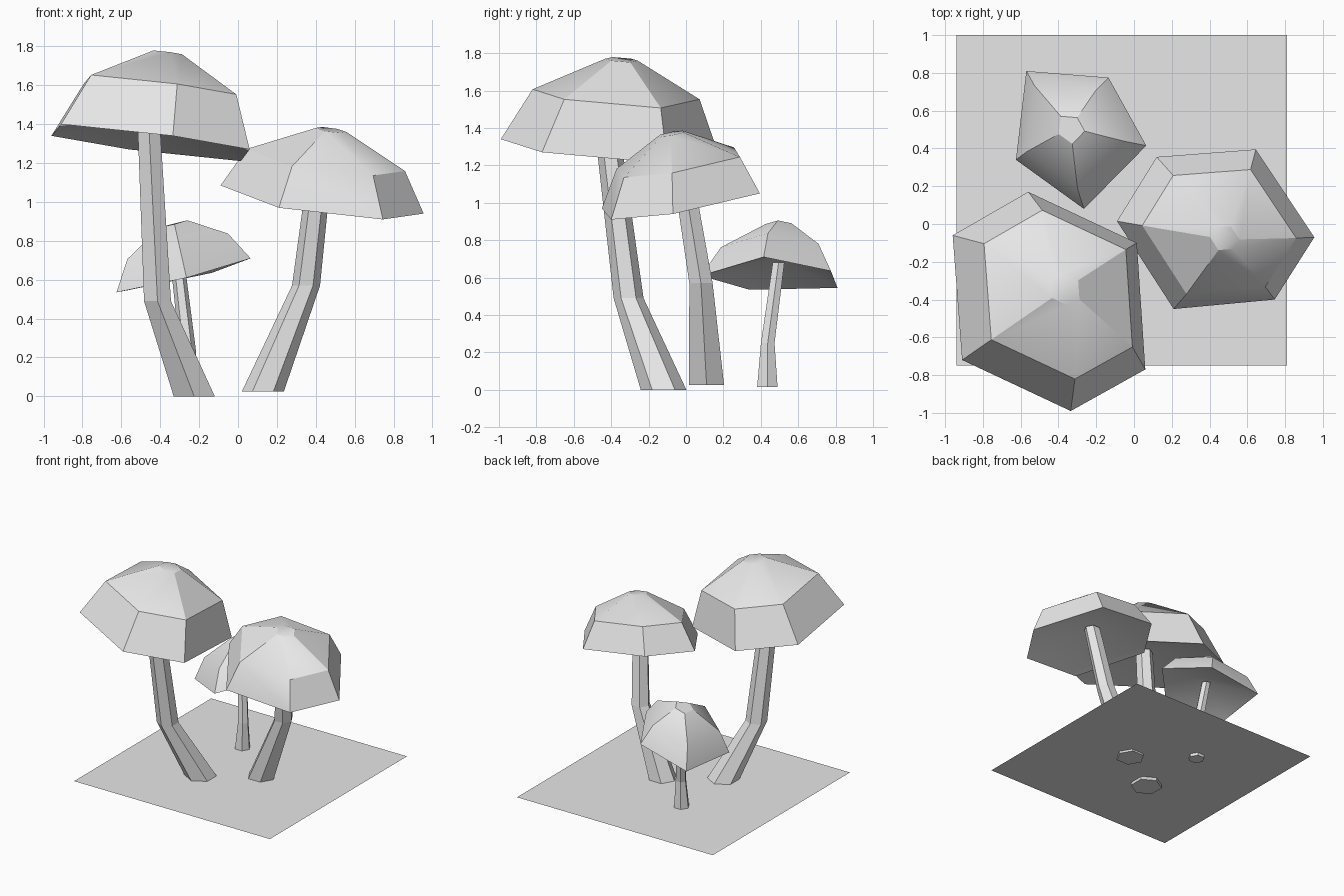
import bpy, bmesh, math
from mathutils import Vector

if "Cube" in bpy.data.objects:
    bpy.data.objects.remove(bpy.data.objects["Cube"])

mat = bpy.data.materials.new("plain grey")
mat.diffuse_color = (0.8, 0.8, 0.8, 1)
mat.use_nodes = True
mat.node_tree.nodes["Principled BSDF"].inputs["Base Color"].default_value = mat.diffuse_color


def finish(bm, name, smooth=False):
    bmesh.ops.recalc_face_normals(bm, faces=bm.faces)
    me = bpy.data.meshes.new(name)
    bm.to_mesh(me)
    bm.free()
    ob = bpy.data.objects.new(name, me)
    bpy.context.collection.objects.link(ob)
    me.materials.append(mat)
    if smooth:
        bpy.ops.object.select_all(action='DESELECT')
        ob.select_set(True)
        bpy.context.view_layer.objects.active = ob
        bpy.ops.object.shade_smooth_by_angle(angle=math.radians(30))
    return ob


def bridge(bm, a, b):
    for i in range(len(a)):
        j = (i + 1) % len(a)
        bm.faces.new((a[i], a[j], b[j], b[i]))


# Cap: the tilted rim outline is scaled towards the crown, with a hollow underside
def cap(name, rim, shoulder, s_scale, crown, c_scale, hollow):
    bm = bmesh.new()
    pts = [Vector(p) for p in rim]
    mid = sum(pts, Vector()) / len(pts)
    rings = []
    for centre, k in ((mid, 1), (Vector(shoulder), s_scale), (Vector(crown), c_scale)):
        rings.append([bm.verts.new(centre + (p - mid) * k) for p in pts])
    bridge(bm, rings[0], rings[1])
    bridge(bm, rings[1], rings[2])
    bm.faces.new(rings[2])
    axis = (Vector(crown) - mid).normalized()
    apex = bm.verts.new(mid + axis * hollow)
    for i in range(len(pts)):
        bm.faces.new((rings[0][i - 1], rings[0][i], apex))
    finish(bm, name, True)


# Stem: bent six-sided tube through (x, y, z, radius) stations
def stem(name, path, phase):
    bm = bmesh.new()
    rings = []
    for x, y, z, r in path:
        rings.append([bm.verts.new((x + r * math.cos(phase + i * math.pi / 3),
                                    y + r * math.sin(phase + i * math.pi / 3), z))
                      for i in range(6)])
    for a, b in zip(rings, rings[1:]):
        bridge(bm, a, b)
    bm.faces.new(rings[0])
    bm.faces.new(rings[-1])
    finish(bm, name)


# Ground sheet
bm = bmesh.new()
bm.faces.new([bm.verts.new(p) for p in ((-0.94, -0.75, 0.04), (0.81, -0.75, 0.04),
                                        (0.81, 1.0, 0.04), (-0.94, 1.0, 0.04))])
finish(bm, "ground_sheet")

# Large mushroom
cap("large_cap",
    [(-0.56, 0.17, 1.27), (-0.96, -0.06, 1.34), (-0.91, -0.72, 1.40),
     (-0.335, -0.99, 1.34), (0.06, -0.77, 1.27), (0.015, -0.10, 1.21)],
    (-0.40, -0.375, 1.58), 0.77, (-0.365, -0.345, 1.765), 0.15, 0.14)
stem("large_stem", [(-0.225, -0.12, 0, 0.122), (-0.414, -0.307, 0.49, 0.08),
                    (-0.46, -0.425, 1.42, 0.066)], math.pi / 2)

# Medium mushroom
cap("medium_cap",
    [(-0.09, 0.015, 1.085), (0.12, 0.355, 1.115), (0.645, 0.395, 1.05),
     (0.955, -0.07, 0.94), (0.745, -0.40, 0.91), (0.21, -0.45, 0.97)],
    (0.45, -0.04, 1.215), 0.78, (0.48, -0.075, 1.37), 0.15, 0.13)
stem("medium_stem", [(0.128, 0.11, 0.025, 0.108), (0.35, 0.08, 0.57, 0.072),
                     (0.415, -0.01, 1.12, 0.062)], 0)

# Small mushroom, five-sided cap
cap("small_cap",
    [(-0.57, 0.81, 0.545), (-0.135, 0.775, 0.635), (0.065, 0.415, 0.71),
     (-0.265, 0.08, 0.61), (-0.625, 0.34, 0.535)],
    (-0.33, 0.49, 0.76), 0.75, (-0.335, 0.505, 0.885), 0.2, 0.09)
stem("small_stem", [(-0.265, 0.435, 0.015, 0.063), (-0.26, 0.437, 0.25, 0.042),
                    (-0.31, 0.495, 0.68, 0.036)], 0)
